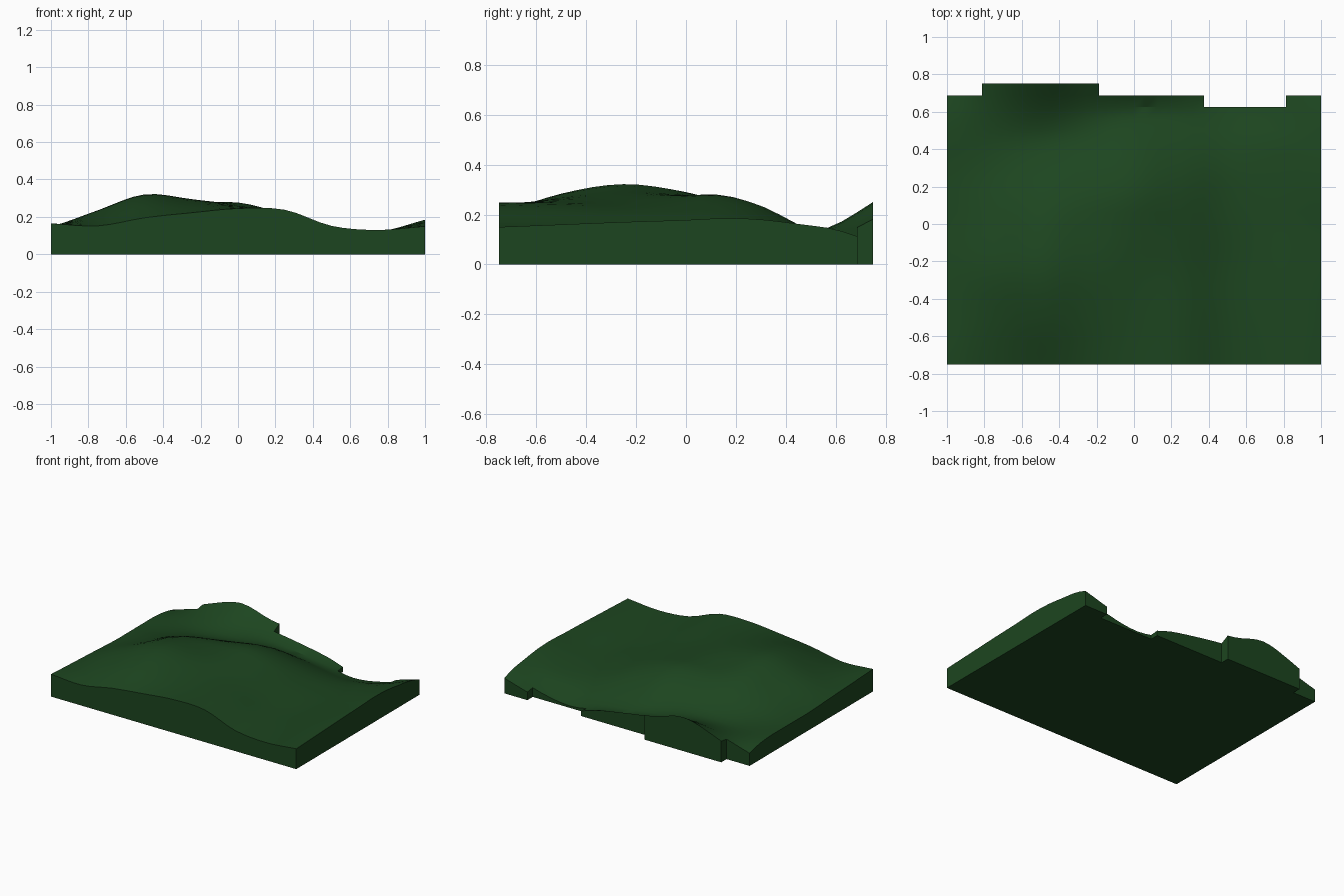
import bpy, bmesh

if "Cube" in bpy.data.objects:
    bpy.data.objects.remove(bpy.data.objects["Cube"])

STEP = 0.0625                      # terrain cell size, 32 x 24 cells
COLS = [-1 + 0.25 * i for i in range(9)]

# Height profiles across x, one per row going from front to back
ROWS = {
    -0.75: [.165, .152, .195, .222, .245, .238, .152, .130, .150],
    -0.50: [.153, .205, .280, .270, .255, .230, .145, .128, .160],
    -0.25: [.142, .235, .320, .295, .262, .217, .135, .125, .170],
    0.00: [.130, .195, .285, .277, .272, .215, .133, .120, .178],
    0.15: [.130, .165, .235, .260, .275, .210, .125, .120, .185],
    0.30: [.130, .132, .165, .205, .235, .180, .110, .115, .180],
    0.45: [.130, .120, .120, .135, .160, .120, .075, .100, .162],
    0.60: [.115, .140, .160, .125, .085, .055, .020, .055, .140],
    0.75: [.075, .180, .250, .190, .160, .100, .003, .040, .090],
}


def spline(ts, vs, t):
    """Smooth cubic curve through uneven samples."""
    def slope(k):
        a, b = max(k - 1, 0), min(k + 1, len(ts) - 1)
        return (vs[b] - vs[a]) / (ts[b] - ts[a])
    i = 0
    while i < len(ts) - 2 and t > ts[i + 1]:
        i += 1
    h = ts[i + 1] - ts[i]
    u = (t - ts[i]) / h
    return ((2*u**3 - 3*u**2 + 1) * vs[i] + (u**3 - 2*u**2 + u) * h * slope(i)
            + (3*u**2 - 2*u**3) * vs[i + 1] + (u**3 - u**2) * h * slope(i + 1))


def height(x, y):
    column = [spline(COLS, row, x) for row in ROWS.values()]
    return max(0.008, spline(list(ROWS), column, y))


def back_limit(x):
    """Stepped rear outline."""
    if -0.8125 < x < -0.1875:
        return 0.75
    if 0.375 < x < 0.8125:
        return 0.625
    return 0.6875


# Flat base of square cells
bm = bmesh.new()
grid = {}


def corner(i, j):
    if (i, j) not in grid:
        grid[i, j] = bm.verts.new((-1 + i * STEP, -0.75 + j * STEP, 0))
    return grid[i, j]


for i in range(32):
    for j in range(24):
        if -0.75 + (j + 0.5) * STEP < back_limit(-1 + (i + 0.5) * STEP):
            bm.faces.new([corner(i, j), corner(i + 1, j),
                          corner(i + 1, j + 1), corner(i, j + 1)])

# Extrude upward and sculpt the rolling surface
result = bmesh.ops.extrude_face_region(bm, geom=bm.faces[:], use_keep_orig=True)
for v in result["geom"]:
    if isinstance(v, bmesh.types.BMVert):
        v.co.z = height(v.co.x, v.co.y)
bmesh.ops.recalc_face_normals(bm, faces=bm.faces[:])

mesh = bpy.data.meshes.new("terrain_tile")
bm.to_mesh(mesh)
bm.free()
terrain = bpy.data.objects.new("terrain_tile", mesh)
bpy.context.collection.objects.link(terrain)

# Dark grass colour
grass = bpy.data.materials.new("dark_grass")
grass.diffuse_color = (0.012, 0.06, 0.014, 1)
grass.use_nodes = True
grass.node_tree.nodes["Principled BSDF"].inputs["Base Color"].default_value = grass.diffuse_color
mesh.materials.append(grass)

bpy.context.view_layer.objects.active = terrain
terrain.select_set(True)
bpy.ops.object.shade_smooth_by_angle()
